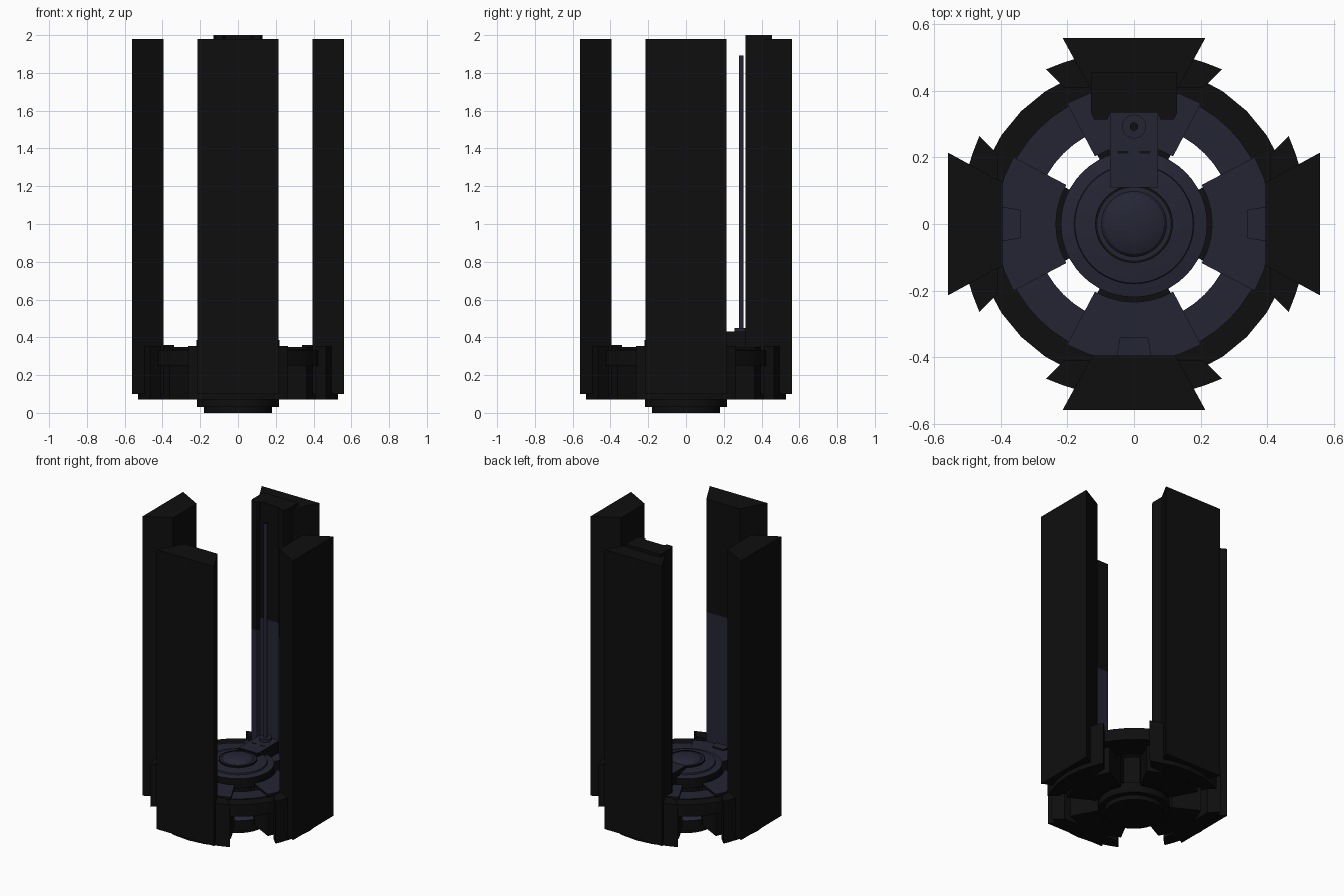
import bpy, bmesh, math
from mathutils import Matrix

if "Cube" in bpy.data.objects:
    bpy.data.objects.remove(bpy.data.objects["Cube"])


def material(name, rgb):
    m = bpy.data.materials.new(name)
    m.diffuse_color = (*rgb, 1)
    m.use_nodes = True
    m.node_tree.nodes["Principled BSDF"].inputs["Base Color"].default_value = m.diffuse_color
    return m


BLACK = material("near_black", (0.0045, 0.0045, 0.0045))
NAVY = material("dark_navy", (0.0185, 0.0185, 0.036))


def finish(name, bm, turn=0, rule=None, smooth=False):
    """Turn about z, colour the faces by a rule and link the object."""
    bmesh.ops.remove_doubles(bm, verts=bm.verts[:], dist=1e-5)
    bmesh.ops.recalc_face_normals(bm, faces=bm.faces[:])
    bm.transform(Matrix.Rotation(turn, 4, 'Z'))
    bm.normal_update()
    for f in bm.faces:
        f.material_index = int(bool(rule and rule(f)))
    me = bpy.data.meshes.new(name)
    bm.to_mesh(me)
    bm.free()
    me.materials.append(BLACK)
    me.materials.append(NAVY)
    ob = bpy.data.objects.new(name, me)
    bpy.context.collection.objects.link(ob)
    if smooth:
        bpy.ops.object.select_all(action='DESELECT')
        ob.select_set(True)
        bpy.context.view_layer.objects.active = ob
        bpy.ops.object.shade_smooth_by_angle(angle=math.radians(25))
    return ob


def prism(name, pts, levels, turn=0, rule=None):
    """Stack an outline in xy through several heights."""
    bm = bmesh.new()
    rows = [[bm.verts.new((x, y, z)) for x, y in pts] for z in levels]
    n = len(pts)
    for a, b in zip(rows, rows[1:]):
        for i in range(n):
            j = (i + 1) % n
            bm.faces.new((a[i], a[j], b[j], b[i]))
    bm.faces.new(rows[0][::-1])
    bm.faces.new(rows[-1])
    return finish(name, bm, turn, rule)


def lathe(name, profile, centre=(0, 0), segs=48, closed=False, rule=None):
    bm = bmesh.new()
    rows = []
    for s in range(segs):
        a = 2 * math.pi * s / segs
        rows.append([bm.verts.new((centre[0] + r * math.cos(a),
                                   centre[1] + r * math.sin(a), z)) for r, z in profile])
    for s in range(segs):
        p, q = rows[s], rows[(s + 1) % segs]
        for i in range(len(profile) if closed else len(profile) - 1):
            j = (i + 1) % len(profile)
            quad = [p[i], q[i], q[j], p[j]]
            if profile[i][0] < 1e-6:
                quad.remove(q[i])
            elif profile[j][0] < 1e-6:
                quad.remove(q[j])
            bm.faces.new(quad)
    return finish(name, bm, 0, rule, True)


def arc(r, a0, a1, n):
    return [(r * math.cos(math.radians(a0 + (a1 - a0) * i / n)),
             r * math.sin(math.radians(a0 + (a1 - a0) * i / n))) for i in range(n + 1)]


def rect(x0, x1, y0, y1):
    return [(x0, y0), (x1, y0), (x1, y1), (x0, y1)]


def inner_side(f):
    """Faces near the axis that look up or inwards, below the tint line."""
    c = f.calc_center_median()
    r = math.hypot(c.x, c.y)
    inward = -(c.x * f.normal.x + c.y * f.normal.y) / max(r, 1e-6)
    return c.z < 1.22 and r < 0.41 and (f.normal.z > 0.2 or inward > 0.6)


def upward(f):
    return f.normal.z > 0.1


def everything(f):
    return True


# Four pillars with their feet
pillar = [(0.395, -0.125), (0.56, -0.215), (0.56, 0.215), (0.395, 0.125)]
foot_inner = arc(0.415, -29, 29, 6) + arc(0.235, 30, -30, 6)
foot_outer = ([(0.41, -0.21), (0.465, -0.265)] + arc(0.53, -24, 24, 4)
              + [(0.465, 0.265), (0.41, 0.21)])
foot_root = arc(0.26, -28, 28, 5) + arc(0.16, 28, -28, 5)
tab = [(0.34, -0.042), (0.396, -0.052), (0.396, 0.052), (0.34, 0.042)]
for side, k in (("right", 0), ("back", 1), ("left", 2), ("front", 3)):
    t = k * math.pi / 2
    prism(side + "_pillar", pillar, (0.1, 0.36, 1.22, 1.98), t, inner_side)
    prism(side + "_foot", foot_inner, (0.07, 0.35), t, inner_side)
    prism(side + "_foot_block", foot_outer, (0.07, 0.355), t)
    prism(side + "_foot_root", foot_root, (0.075, 0.3), t)
    if side != "back":
        prism(side + "_foot_tab", tab, (0.34, 0.36), t, upward)

# Rings that join the feet across the diagonals
lathe("inner_ring", [(0.30, 0.25), (0.405, 0.25), (0.405, 0.335), (0.30, 0.335)],
      closed=True, rule=inner_side)
lathe("outer_ring", [(0.40, 0.25), (0.48, 0.25), (0.48, 0.33), (0.40, 0.33)],
      segs=32, closed=True)

# Central hub with stepped disc and low dome
lathe("hub", [(0, 0), (0.18, 0), (0.18, 0.03), (0.217, 0.03), (0.217, 0.1), (0.175, 0.12),
              (0.175, 0.3), (0.22, 0.32), (0.22, 0.385), (0.18, 0.392), (0.178, 0.402),
              (0.118, 0.41), (0, 0.41)], rule=upward)
lathe("dome_rim", [(0.11, 0.40), (0.117, 0.40), (0.117, 0.42), (0.11, 0.42)], closed=True)
lathe("dome", [(0.11, 0.40), (0.11, 0.418), (0.098, 0.418), (0.09, 0.428), (0.07, 0.437),
               (0.04, 0.443), (0, 0.445)], rule=everything)

# Back arm carrying the rod
prism("rod_arm", rect(-0.072, 0.072, 0.11, 0.335), (0.35, 0.43), 0, upward)
for s in (-1, 1):
    prism("arm_slot", rect(s * 0.033 - 0.016, s * 0.033 + 0.016, 0.212, 0.22), (0.425, 0.432))
lathe("rod_socket", [(0, 0.42), (0.036, 0.42), (0.036, 0.45), (0, 0.45)], (0, 0.293), 24,
      rule=everything)
lathe("rod", [(0, 0.44), (0.0125, 0.44), (0.0125, 1.89), (0, 1.89)], (0, 0.293), 16,
      rule=everything)
lathe("rod_cap", [(0, 1.885), (0.0125, 1.885), (0.0125, 1.893), (0, 1.893)], (0, 0.293), 16)

# Housing on the back pillar: a recessed panel between two rails
prism("rod_housing", rect(-0.13, 0.13, 0.335, 0.455), (0.34, 1.22, 2.0), 0, inner_side)
for s, side in ((-1, "left"), (1, "right")):
    outline = [(s * 0.07, 0.335), (s * 0.08, 0.315), (s * 0.12, 0.315), (s * 0.13, 0.335)]
    prism(side + "_housing_rail", outline, (0.34, 1.14, 2.0), 0, inner_side)
